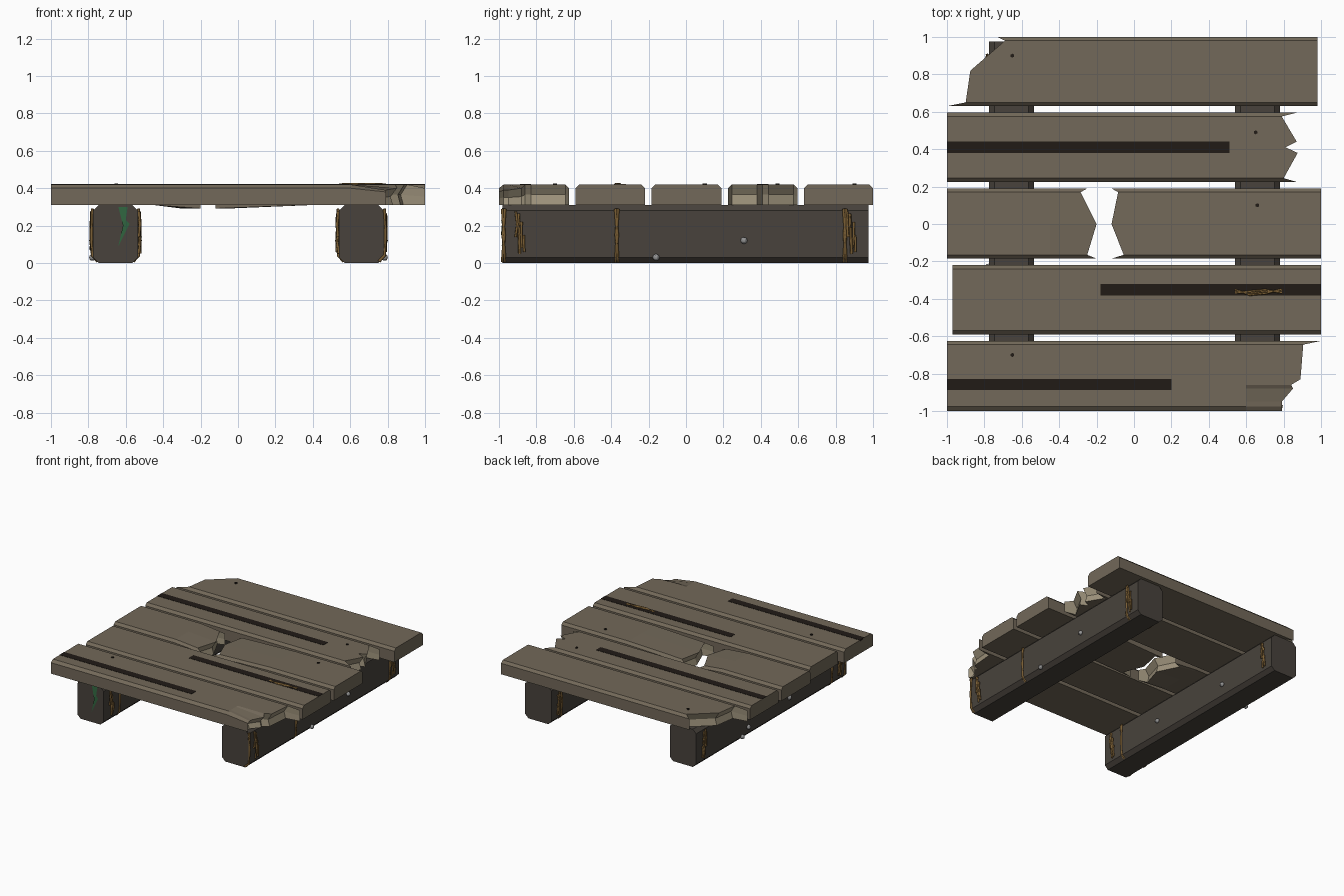
import bpy, random

if "Cube" in bpy.data.objects:
    bpy.data.objects.remove(bpy.data.objects["Cube"])
random.seed(4)


def mat(name, col):
    m = bpy.data.materials.new(name)
    m.diffuse_color = (*col, 1)
    m.use_nodes = True
    m.node_tree.nodes["Principled BSDF"].inputs["Base Color"].default_value = m.diffuse_color
    return m


WOOD = mat("weathered_wood", (0.17, 0.14, 0.10))
RAW = mat("broken_wood", (0.34, 0.29, 0.20))
BEAM = mat("dark_wood", (0.065, 0.055, 0.045))
CRACK = mat("crack", (0.015, 0.011, 0.008))
ROPE = mat("dry_roots", (0.20, 0.115, 0.035))
LEAF = mat("leaf_green", (0.03, 0.13, 0.05))
IRON = mat("iron", (0.3, 0.3, 0.3))


def mesh_obj(name, verts, faces, mats):
    me = bpy.data.meshes.new(name)
    me.from_pydata(verts, [], faces)
    for m in mats:
        me.materials.append(m)
    ob = bpy.data.objects.new(name, me)
    bpy.context.collection.objects.link(ob)
    return ob


Z0, Z1, C = 0.31, 0.42, 0.02


def plank(name, rows, xm=0.0, broken="", sag="", chip=()):
    """rows: (y, left x, right x); ends in broken are undercut, in sag droop;
    chip: top drop at the right end per row."""
    verts, faces, raw = [], [], []
    n = len(rows)
    for i, (y, xl, xr) in enumerate(rows):
        edge = i in (0, n - 1)
        zt = Z1 - C if edge else Z1
        drop = chip[i] if chip else 0
        for x, s, key in ((xl, 1, "L"), (xm, 0, ""), (xr, -1, "R")):
            hit = key != "" and key in broken
            low = 0.018 if key != "" and key in sag else 0
            cut = 0.0 if edge else 0.035
            top = zt - (drop if key == "R" else 0)
            mid = (Z0 + top) / 2
            verts += [(x + s * cut * 0.6 * hit, y, Z0 - low),
                      (x + s * cut * hit, y, mid - low), (x, y, top - low)]
    v = lambda i, st, k: i * 9 + st * 3 + k
    for i in range(n - 1):
        for st in (0, 1):
            faces.append((v(i, st, 2), v(i, st + 1, 2), v(i + 1, st + 1, 2), v(i + 1, st, 2)))
            faces.append((v(i, st, 0), v(i + 1, st, 0), v(i + 1, st + 1, 0), v(i, st + 1, 0)))
        for k in (0, 1):
            for st, key in ((0, "L"), (2, "R")):
                f = (v(i, st, k), v(i, st, k + 1), v(i + 1, st, k + 1), v(i + 1, st, k))
                if key in broken:
                    raw.append(len(faces))
                faces.append(f if st == 0 else f[::-1])
    for st in (0, 1):
        for k in (0, 1):
            f = (v(0, st, k), v(0, st + 1, k), v(0, st + 1, k + 1), v(0, st, k + 1))
            faces.append(f)
            faces.append(tuple(a + (n - 1) * 9 for a in f[::-1]))
    ob = mesh_obj(name, verts, faces, (WOOD, RAW))
    for i in raw:
        ob.data.polygons[i].material_index = 1


# deck planks, front to back
plank("front_plank", [(-1, -1, .79), (-.975, -1, .79), (-.95, -1, .79), (-.88, -1, .85),
                      (-.86, -1, .84), (-.83, -1, .89), (-.645, -1, .905), (-.625, -1, 1)],
      .6, "R", chip=(.02, .03, .03, .02, 0, 0, 0, 0))
plank("second_plank", [(-.59, -.97, 1), (-.57, -.97, 1), (-.24, -.97, 1), (-.22, -.97, 1)])
plank("middle_plank_left", [(-.185, -1, -.2), (-.165, -1, -.25), (0, -1, -.2),
                            (.17, -1, -.285), (.19, -1, -.25)], -.45, "R", "R")
plank("middle_plank_right", [(-.185, -.12, 1), (-.165, -.055, 1), (0, -.12, 1),
                             (.17, -.085, 1), (.19, -.12, 1)], .4, "L", "L")
plank("fourth_plank", [(.225, -1, .87), (.245, -1, .80), (.38, -1, .875), (.41, -1, .81),
                       (.44, -1, .87), (.575, -1, .79), (.595, -1, .87)], .5, "R")
plank("back_plank", [(.63, -1, .98), (.65, -.9, .98), (.82, -.875, .98),
                     (.98, -.69, .98), (1, -.73, .98)], 0, "L")


def box(name, x0, x1, y0, y1, z0, z1, m):
    bpy.ops.mesh.primitive_cube_add(size=1, location=((x0 + x1) / 2, (y0 + y1) / 2, (z0 + z1) / 2))
    ob = bpy.context.object
    ob.name = name
    ob.scale = (x1 - x0, y1 - y0, z1 - z0)
    ob.data.materials.append(m)


# dark cracks along the planks
box("front_crack", -1, .2, -.888, -.828, .41, .422, CRACK)
box("second_crack", -.18, 1, -.382, -.322, .41, .422, CRACK)
box("fourth_crack", -1, .51, .38, .44, .41, .422, CRACK)

# support beams with chamfered edges
BX, HW, CH = (-.655, .66), .12, .03
for name, bx in zip(("left_beam", "right_beam"), BX):
    a, b = HW, HW - CH
    prof = [(-b, 0), (b, 0), (a, CH), (a, Z0 - CH), (b, Z0), (-b, Z0), (-a, Z0 - CH), (-a, CH)]
    vs = [(bx + x, y, z) for y in (-.98, .975) for x, z in prof]
    fs = [tuple(range(8)), tuple(range(15, 7, -1))]
    fs += [(i, i + 8, (i + 1) % 8 + 8, (i + 1) % 8) for i in range(8)]
    mesh_obj(name, vs, fs, (BEAM,))


def strands(name, paths, r=.008):
    cu = bpy.data.curves.new(name, "CURVE")
    cu.dimensions = "3D"
    cu.bevel_depth, cu.bevel_resolution, cu.use_fill_caps = r, 0, True
    for pts in paths:
        sp = cu.splines.new("POLY")
        sp.points.add(len(pts) - 1)
        for p, c in zip(sp.points, pts):
            p.co = (*c, 1)
    cu.materials.append(ROPE)
    bpy.context.collection.objects.link(bpy.data.objects.new(name, cu))


def cluster(bx, s, y):
    x = bx + s * (HW + .006)
    out = []
    for dy, za, zb in ((-.022, .14, .275), (-.006, .17, .265), (-.004, .05, .19),
                       (.018, .06, .15), (.008, .08, .22)):
        j = lambda: random.uniform(-.005, .005)
        out.append([(x + j(), y + dy + j(), za), (x + s * .005, y + dy + j(), (za + zb) / 2),
                    (x + j(), y + dy + j(), zb)])
    return out


def band(bx, s, y):
    a = HW + .004
    return [[(bx + s * (a - CH), y + d, .008), (bx + s * a, y + d * .6, CH + .01),
             (bx + s * (a + .004), y - d * .5, .15), (bx + s * a, y + d, Z0 - .02)]
            for d in (-.007, .007)]


# dry roots tied around the beams, both faces
bands = {(0, -1): (-.78, -.95), (0, 1): (-.78,), (1, 1): (-.37, .85, -.975), (1, -1): (.85,)}
for (b, s), ys in bands.items():
    paths = cluster(BX[b], s, -.885) + cluster(BX[b], s, .885)
    for y in ys:
        paths += band(BX[b], s, y)
    strands(("left", "right")[b] + ("_inner" if (b == 0) == (s == 1) else "_outer") + "_roots", paths)

# roots lying in the crack of the second plank
strands("crack_roots", [[(.54, -.36 + d, .42), (.62, -.37 - d, .422), (.7, -.362 - d, .422),
                         (.79, -.358 + d, .42)] for d in (-.009, 0, .009)], .006)

# iron bolts on the beams
for i, (b, s, y, z) in enumerate([(1, 1, -.16, .03), (1, 1, .31, .12), (0, 1, -.36, .14),
                                  (0, 1, .4, .12), (0, -1, .38, .03), (0, -1, .3, .08),
                                  (0, -1, -.23, .12), (1, -1, .5, .12)]):
    bpy.ops.mesh.primitive_uv_sphere_add(segments=10, ring_count=6, radius=.018,
                                         location=(BX[b] + s * (HW + .004), y, z))
    bpy.context.object.name = f"bolt_{i + 1}"
    bpy.context.object.data.materials.append(IRON)

# nail heads on the deck
for i, (x, y) in enumerate([(-.65, .9), (.65, .49), (-.65, -.7), (.66, .1)]):
    bpy.ops.mesh.primitive_cylinder_add(vertices=6, radius=.011, depth=.012, location=(x, y, Z1))
    bpy.context.object.name = f"nail_{i + 1}"
    bpy.context.object.data.materials.append(CRACK)

# leaf on the front of the left beam
mesh_obj("leaf", [(-.64, -.982, .3), (-.64, -.985, .09), (-.58, -.988, .21), (-.6, -.985, .23),
                  (-.59, -.982, .3), (-.615, -.99, .2)],
         [(0, 5, 3, 4), (5, 1, 2, 3)], (LEAF,))
